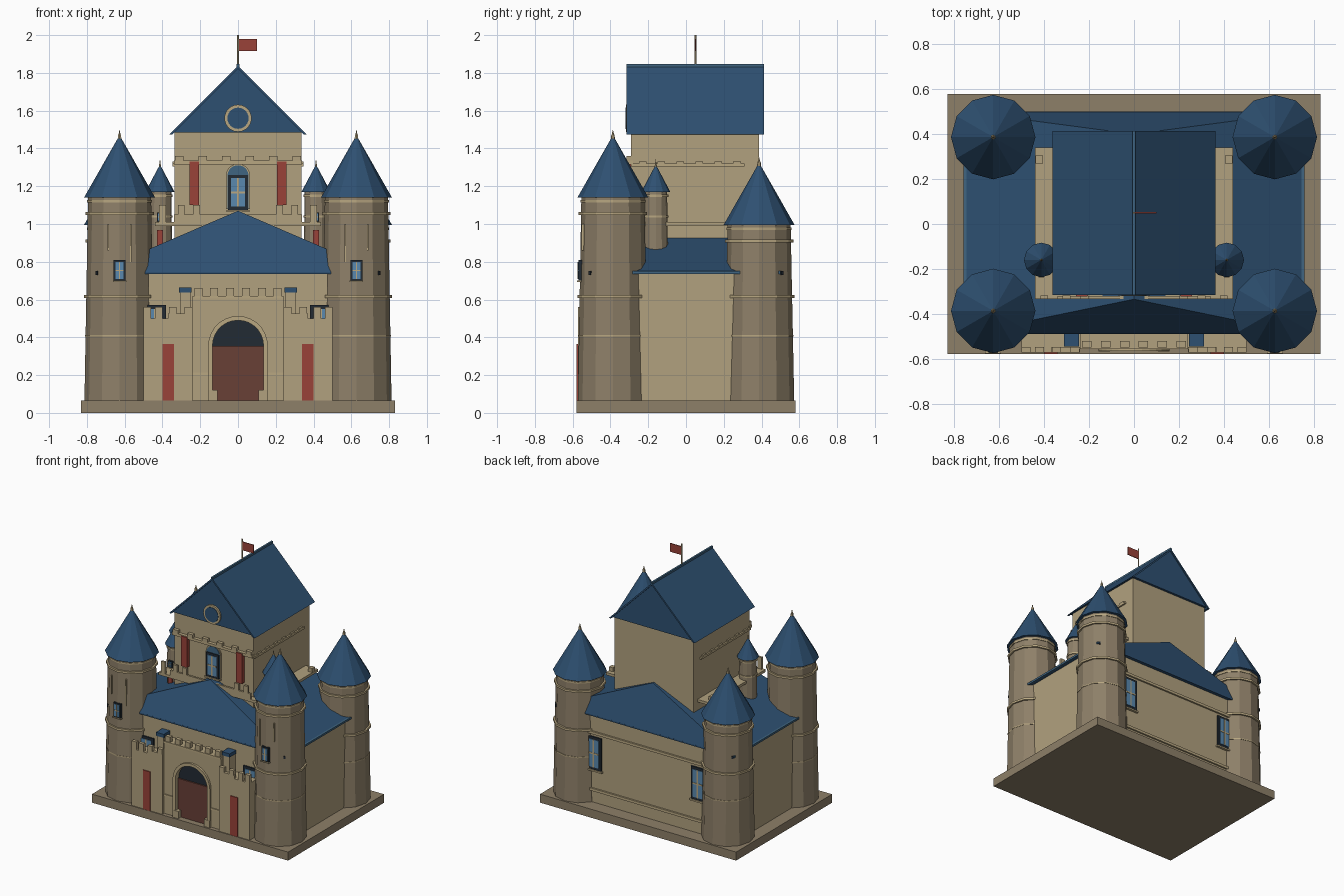
import bpy, bmesh, math
from mathutils import Matrix

cube = bpy.data.objects.get("Cube")
if cube:
    bpy.data.objects.remove(cube)


def material(name, *rgb):
    m = bpy.data.materials.new(name)
    m.use_nodes = True
    m.diffuse_color = (*rgb, 1)
    m.node_tree.nodes["Principled BSDF"].inputs["Base Color"].default_value = (*rgb, 1)
    return m


WALL = material("sandstone", .44, .355, .21)
STONE = material("weathered stone", .27, .215, .14)
TRIM = material("pale trim", .48, .385, .22)
ROOF = material("slate blue", .027, .08, .165)
EDGE = material("light blue edging", .05, .13, .22)
RED = material("banner red", .32, .055, .04)
DOOR = material("door brown", .14, .05, .037)
DARK = material("dark frame", .016, .024, .034)
GLASS = material("window glass", .10, .25, .43)


def finish(name, bm, mat):
    bmesh.ops.recalc_face_normals(bm, faces=bm.faces)
    mesh = bpy.data.meshes.new(name)
    bm.to_mesh(mesh)
    bm.free()
    mesh.materials.append(mat)
    ob = bpy.data.objects.new(name, mesh)
    bpy.context.scene.collection.objects.link(ob)
    return ob


def box(name, x, y, z, mat):
    """Box from three (low, high) ranges."""
    bm = bmesh.new()
    bmesh.ops.create_cube(bm, size=1)
    for v in bm.verts:
        for i, (lo, hi) in enumerate((x, y, z)):
            v.co[i] = (lo + hi) / 2 + v.co[i] * (hi - lo)
    return finish(name, bm, mat)


def pair(name, x, y, z, mat):
    """Box and its mirror image across x = 0."""
    box("left_" + name, x, y, z, mat)
    box("right_" + name, (-x[1], -x[0]), y, z, mat)


def prism(name, outline, y0, y1, mat):
    """Extrude an x-z outline along y."""
    bm = bmesh.new()
    face = bm.faces.new([bm.verts.new((x, y0, z)) for x, z in outline])
    new = bmesh.ops.extrude_face_region(bm, geom=[face])["geom"]
    for v in new:
        if isinstance(v, bmesh.types.BMVert):
            v.co.y = y1
    return finish(name, bm, mat)


def frustum(name, x, y, z0, z1, r0, r1, mat, sides=12):
    bm = bmesh.new()
    bmesh.ops.create_cone(bm, cap_ends=True, segments=sides, radius1=r0, radius2=r1, depth=z1 - z0,
                          matrix=Matrix.Translation((x, y, (z0 + z1) / 2)))
    return finish(name, bm, mat)


def arc(r, z, n=14, flip=False):
    pts = [(-r * math.cos(math.pi * i / n), z + r * math.sin(math.pi * i / n)) for i in range(n + 1)]
    return pts[::-1] if flip else pts


def window(name, x, y, z0, z1, w, side):
    """Framed window with glazing bars; side is the y direction it faces."""
    zm, b, h = (z0 + z1) / 2, w * .045, w / 2

    def layer(part, hw, za, zb, depth, mat):
        box(name + part, (x - hw, x + hw), sorted((y - side * .03, y + side * depth)), (za, zb), mat)
    layer("_frame", h, z0, z1, .010, DARK)
    layer("_glass", h * .68, z0 + w * .16, z1 - w * .16, .014, GLASS)
    layer("_bar", b, z0 + w * .16, z1 - w * .16, .017, TRIM)
    layer("_crossbar", h * .68, zm - b, zm + b, .017, TRIM)
    layer("_sill", h * 1.15, z0 - w * .1, z0, .018, TRIM)


def merlons(name, xs, w, y, z, mat=WALL):
    for i, x in enumerate(xs):
        box(f"{name}_{i}", (x - w / 2, x + w / 2), y, z, mat)


# Base and hall
box("base_plate", (-.83, .83), (-.58, .58), (0, .065), STONE)
box("hall_walls", (-.73, .73), (-.47, .475), (.06, .745), WALL)
for z in (.165, .6):
    box("back_wall_band", (-.6, .6), (.47, .488), (z - .01, z + .01), TRIM)
for x in (-.44, .44):
    window("back_window", x, .475, .32, .57, .12, 1)
    window("front_window", x, -.47, .32, .57, .12, -1)

# Hall roof with steep hipped ends
bm = bmesh.new()
eaves = [bm.verts.new((x, y, .745)) for x, y in ((-.755, -.49), (.755, -.49), (.755, .5), (-.755, .5))]
front, back = bm.verts.new((0, -.335, 1.07)), bm.verts.new((0, .4, 1.07))
a, b, c, d = eaves
for f in ((a, b, front), (b, c, back, front), (c, d, back), (d, a, front, back), (a, d, c, b)):
    bm.faces.new(f)
finish("hall_roof", bm, ROOF)
box("hall_eaves", (-.755, .755), (-.49, .5), (.735, .746), ROOF)
pair("eave_edging", (.745, .76), (-.49, .5), (.735, .75), EDGE)

# Corner towers
for sx, side in ((-1, "right"), (1, "left")):
    for sy, end, top in ((-1, "front", 1.14), (1, "back", .995)):
        n, x, y = f"{side}_{end}_tower", sx * .627, sy * .387
        frustum(n, x, y, .06, top, .186, .167, STONE)
        for z, h, r in ((.408, .004, .182), (.615, .008, .188), (top - .085, .008, .181),
                        (top - .02, .006, .172)):
            frustum(n + "_band", x, y, z - h, z + h, r, r, TRIM)
        frustum(n + "_roof", x, y, top, top + .33, .188, 0, ROOF)
        frustum(n + "_finial_ball", x, y, top + .305, top + .335, .012, .008, TRIM, 6)
        frustum(n + "_finial", x, y, top + .33, top + .362, .007, 0, TRIM, 6)
        slit = box(n + "_slit", (-.006, .006), (-.175, -.16), (.73, .75), DARK)
        slit.location = (x, y, 0)
        slit.rotation_euler.z = math.atan2(sx, -sy)  # face the outer corner
        slit.rotation_euler.z = math.radians({(1, -1): 45, (1, 1): 135, (-1, 1): 225, (-1, -1): 315}[sx, sy])
    window(f"{side}_tower_window", sx * .627, -.558, .7, .81, .062, -1)
    # Raised ribs on the tower front
    for dx, z0 in ((-.06, .8), (.06, .86)):
        cx = sx * (.627 + dx)
        box(f"{side}_tower_rib", (cx - .004, cx + .004), (-.552, -.535), (z0, 1), TRIM)

# Gatehouse
prism("gate_wall", [(-.24, .06), (-.135, .06)] + arc(.135, .355) + [(.135, .06), (.24, .06), (.24, .62), (-.24, .62)],
      -.55, -.46, WALL)
prism("gate_arch", [(-.158, .12)] + arc(.158, .355) + [(.158, .12), (.135, .12)]
      + arc(.135, .355, flip=True) + [(-.135, .12)], -.566, -.54, TRIM)
prism("gate_opening", [(-.136, .06)] + arc(.136, .355) + [(.136, .06)], -.525, -.5, DARK)
box("gate_door", (-.136, .136), (-.535, -.51), (.06, .355), DOOR)
pair("gate_jamb", (.108, .158), (-.568, -.52), (.06, .12), WALL)
pair("gate_band", (.158, .24), (-.557, -.54), (.2, .215), TRIM)
merlons("gate_merlon", [-.21, -.126, -.042, .042, .126, .21], .042, (-.55, -.52), (.61, .66))
box("gate_cornice", (-.24, .24), (-.557, -.54), (.605, .62), TRIM)

# Gatehouse wings with banners and capped piers
pair("wing", (.24, .5), (-.573, -.46), (.06, .5), WALL)
pair("wing_parapet", (.24, .37), (-.573, -.55), (.49, .525), WALL)
for s in (-1, 1):
    merlons("wing_merlon", [s * x for x in (.262, .345, .42, .48)], .04, (-.573, -.548), (.49, .56))
pair("pier", (.252, .306), (-.54, -.46), (.49, .64), WALL)
pair("pier_cap", (.246, .312), (-.546, -.46), (.638, .665), ROOF)
pair("wing_banner", (.34, .4), (-.58, -.572), (.066, .365), RED)

# Keep
box("keep_walls", (-.335, .335), (-.29, .387), (.7, 1.485), WALL)
prism("keep_roof", [(-.345, 1.485), (.345, 1.485), (0, 1.83)], -.305, .405, ROOF)
for s in (-1, 1):
    prism("keep_roof_slope", [(s * .363, 1.475), (0, 1.838), (0, 1.822), (s * .347, 1.475)], -.316, .414, ROOF)
box("keep_ridge", (-.007, .007), (-.316, .414), (1.828, 1.846), EDGE)
ring = [(.072 * math.cos(t * math.pi / 12), .072 * math.sin(t * math.pi / 12)) for t in range(24)]
prism("gable_ring", [(x, 1.56 + z) for x, z in ring], -.318, -.3, TRIM)
prism("gable_disc", [(x * .78, 1.56 + z * .78) for x, z in ring], -.321, -.3, ROOF)
box("keep_cornice", (-.34, .34), (-.315, -.28), (1.315, 1.335), TRIM)
merlons("keep_merlon", [-.31, -.186, -.062, .062, .186, .31], .045, (-.315, -.28), (1.33, 1.36))
pair("keep_side_band", (.33, .347), (-.29, .31), (1.305, 1.32), TRIM)
for i in range(6):
    y = -.25 + i * .1
    pair("side_merlon", (.33, .347), (y, y + .04), (1.315, 1.33), WALL)
pair("keep_banner", (.207, .258), (-.322, -.285), (1.1, 1.33), RED)
prism("keep_window_arch", [(-.064, 1.08)] + arc(.064, 1.255) + [(.064, 1.08)], -.3, -.28, TRIM)
prism("keep_window_head", [(-.056, 1.08)] + arc(.056, 1.255) + [(.056, 1.08)], -.304, -.28, EDGE)
window("keep_window", 0, -.3, 1.075, 1.26, .108, -1)

# Walkway around the keep
pair("side_walkway", (.33, .44), (-.335, .34), (.99, 1.01), WALL)
pair("walkway_merlon", (.405, .438), (.27, .305), (1.0, 1.04), WALL)
box("front_walkway", (-.44, .44), (-.335, -.28), (.99, 1.01), WALL)
box("front_parapet", (-.34, .34), (-.335, -.32), (1.0, 1.05), WALL)
merlons("front_parapet_merlon", [-.4, -.3, -.22, .22, .3, .4], .035, (-.335, -.318), (1.0, 1.1))

# Small turrets
for s, side in ((-1, "right"), (1, "left")):
    n, x, y = f"{side}_turret", s * .413, -.16
    frustum(n, x, y, .86, 1.17, .064, .06, STONE)
    for z in (1.04, 1.15):
        frustum(n + "_band", x, y, z - .006, z + .006, .067, .067, TRIM)
    frustum(n + "_roof", x, y, 1.17, 1.315, .077, 0, ROOF)
    frustum(n + "_finial", x, y, 1.295, 1.345, .008, 0, TRIM, 6)
    window(n + "_window", x, -.222, 1.012, 1.062, .034, -1)
    box(n + "_banner", (x - .017, x + .017), (-.23, -.222), (.87, .968), RED)

# Flag
frustum("flag_pole", 0, .05, 1.82, 2, .005, .005, TRIM, 6)
box("flag", (.004, .1), (.047, .053), (1.915, 1.98), RED)
